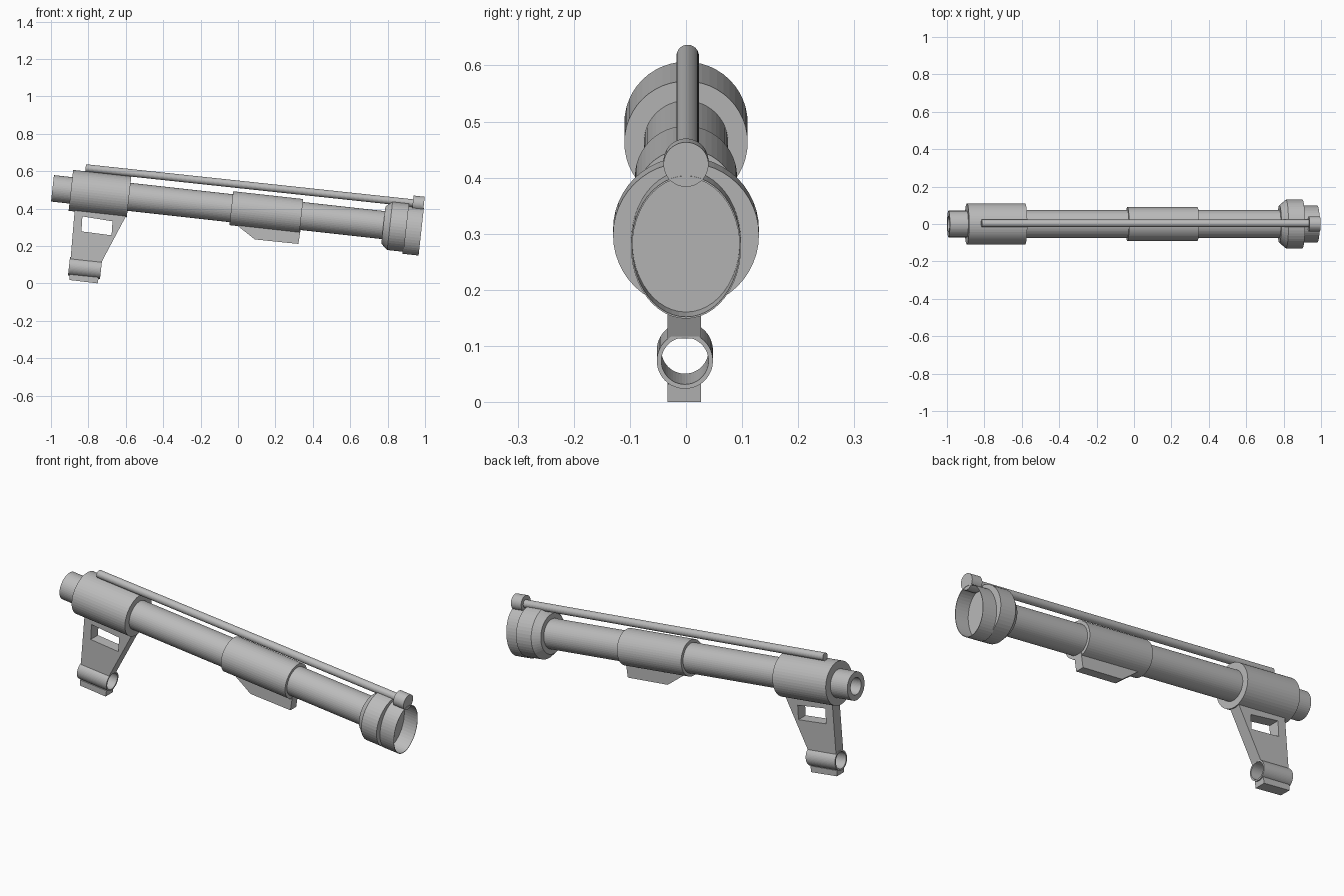
import bpy, bmesh, math
from mathutils import Matrix, Vector

cube = bpy.data.objects.get("Cube")
if cube:
    bpy.data.objects.remove(cube, do_unlink=True)

GREY = (0.5, 0.5, 0.5, 1.0)
grey = bpy.data.materials.new("plain_grey")
grey.use_nodes = True
grey.diffuse_color = GREY
grey.node_tree.nodes["Principled BSDF"].inputs["Base Color"].default_value = GREY

# The whole device tips nose-down about y
TILT = math.radians(6.34)
FRAME = Matrix.Translation((0, 0, 0.398)) @ Matrix.Rotation(TILT, 4, 'Y')
SIDES = 48


def finish(name, bm):
    bmesh.ops.remove_doubles(bm, verts=bm.verts, dist=1e-5)
    bmesh.ops.recalc_face_normals(bm, faces=bm.faces)
    mesh = bpy.data.meshes.new(name)
    bm.to_mesh(mesh)
    bm.free()
    mesh.materials.append(grey)
    obj = bpy.data.objects.new(name, mesh)
    bpy.context.collection.objects.link(obj)
    return obj


def lathe(name, profile, frame=FRAME, scale=(1, 1, 1), offset=(0, 0, 0)):
    """Spin (distance, radius) points about the local x axis."""
    bm = bmesh.new()
    verts = [bm.verts.new((s, 0, r)) for s, r in profile]
    edges = [bm.edges.new(pair) for pair in zip(verts, verts[1:])]
    bmesh.ops.spin(bm, geom=verts + edges, cent=(0, 0, 0), axis=(1, 0, 0),
                   angle=math.tau, steps=SIDES, use_duplicate=False)
    bm.transform(frame @ Matrix.Translation(offset) @ Matrix.Diagonal((*scale, 1)))
    return finish(name, bm)


def cylinder(name, start, end, radius, **kw):
    return lathe(name, [(start, 0), (start, radius), (end, radius), (end, 0)], **kw)


def pipe(name, start, end, outer, inner, **kw):
    return lathe(name, [(start, inner), (start, outer), (end, outer),
                        (end, inner), (start, inner)], **kw)


def plate(name, outline, half, y=0.0, window=None):
    """Side outline in x and z given thickness in y, with an optional window."""
    bm = bmesh.new()

    def ring(points, side):
        return [bm.verts.new((x, y + side * half, z)) for x, z in points]

    def walls(a, b):
        n = len(a)
        for i in range(n):
            j = (i + 1) % n
            bm.faces.new((a[i], a[j], b[j], b[i]))

    near, far = ring(outline, -1), ring(outline, 1)
    walls(near, far)
    if window:
        near_in, far_in = ring(window, -1), ring(window, 1)
        walls(near_in, far_in)
        walls(near, near_in)
        walls(far, far_in)
    else:
        bm.faces.new(near)
        bm.faces.new(far)
    return finish(name, bm)


# Main tube, sleeves and hollow rear end
cylinder("main_tube", -0.70, 0.80, 0.075)
lathe("rear_nozzle", [(-0.90, 0.043), (-0.998, 0.043), (-0.998, 0.071), (-0.85, 0.071)])
cylinder("nozzle_floor", -0.905, -0.895, 0.05)
cylinder("rear_sleeve", -0.899, -0.586, 0.11)
cylinder("middle_sleeve", -0.036, 0.341, 0.091)

# Head: bevelled flange with a thin oval hood
lathe("head_flange", [(0.782, 0), (0.782, 0.10), (0.817, 0.13), (0.906, 0.13), (0.906, 0)])
oval = dict(scale=(1, 0.098, 0.128), offset=(0, 0, -0.013))
pipe("oval_hood", 0.90, 0.987, 1, 0.975, **oval)
cylinder("hood_floor", 0.90, 0.91, 0.99, **oval)

# Top rod and its end knob
start, end = Vector((-0.815, 0.003, 0.617)), Vector((0.95, 0.003, 0.428))
span = end - start
rod_frame = Matrix.Translation(start) @ Matrix.Rotation(math.atan2(-span.z, span.x), 4, 'Y')
cylinder("top_rod", 0, span.length, 0.02, frame=rod_frame)
cylinder("rod_knob", 0.925, 0.985, 0.04, offset=(0, 0, 0.135))

# Fin below the middle sleeve
plate("lower_fin", [(-0.03, 0.33), (0.09, 0.235), (0.323, 0.211), (0.335, 0.29)], 0.024)

# Leg with a window, carrying a ring and a foot
plate("leg", [(-0.87, 0.43), (-0.895, 0.131), (-0.73, 0.113), (-0.596, 0.365)], 0.03, -0.003,
      window=[(-0.832, 0.358), (-0.837, 0.278), (-0.676, 0.257), (-0.671, 0.332)])
ring_frame = Matrix.Translation((-0.818, -0.002, 0.083)) @ Matrix.Rotation(TILT, 4, 'Y')
pipe("leg_ring", -0.086, 0.086, 0.05, 0.042, frame=ring_frame)
plate("foot", [(-0.90, 0.048), (-0.90, 0.018), (-0.75, 0.0), (-0.745, 0.032)], 0.03, -0.003)
